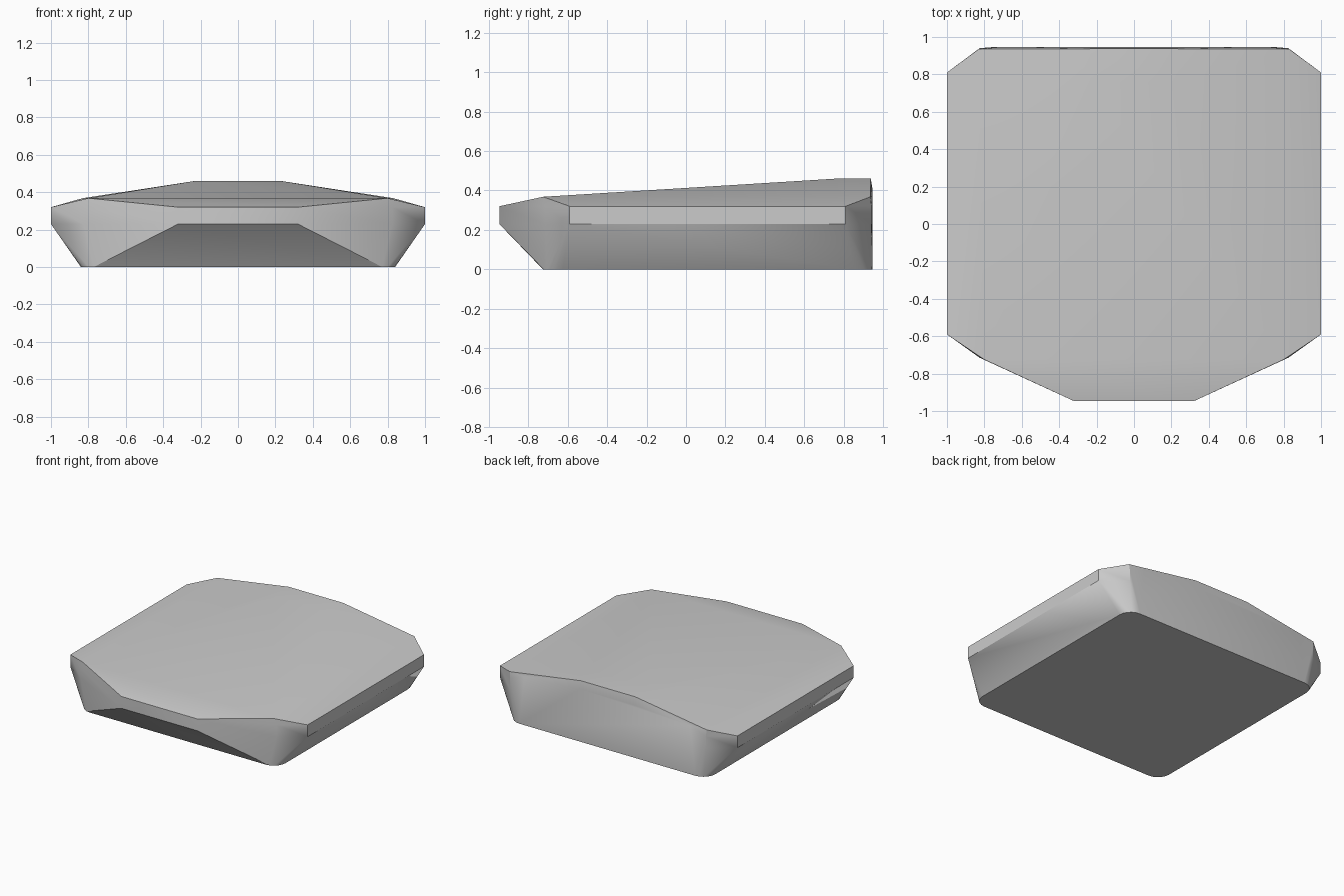
import bpy, bmesh, math

if "Cube" in bpy.data.objects:
    bpy.data.objects.remove(bpy.data.objects["Cube"])


def corner_arc(cx, cy, r, start, steps=5):
    """Quarter-circle of points on the ground plane."""
    angles = [math.radians(start + 90 * i / steps) for i in range(steps + 1)]
    return [(cx + r * math.cos(a), cy + r * math.sin(a), 0) for a in angles]


# Right half of the outline, layer by layer
R = 0.1
base = corner_arc(0.84 - R, -0.725 + R, R, -90) + corner_arc(0.84 - R, 0.947 - R, R, 0)
belt_outline = [(0.32, -0.947), (0.825, -0.715), (1, -0.59), (1, 0.81), (0.825, 0.94)]
belt = [(x, y, z) for z in (0.23, 0.32) for x, y in belt_outline]
shoulder = [(0.8, -0.725, 0.368), (0.83, 0.935, 0.368), (0.7, 0.947, 0.37)]
crown = [(0.23, 0.76, 0.46), (0.23, 0.937, 0.46), (0.23, 0.947, 0.40)]

# Faceted slab: mirrored points wrapped in a convex skin
bm = bmesh.new()
for x, y, z in base + belt + shoulder + crown:
    for side in (-1, 1):
        bm.verts.new((side * x, y, z))
hull = bmesh.ops.convex_hull(bm, input=bm.verts[:])
spare = {v for v in bm.verts if not v.link_faces}
bmesh.ops.delete(bm, geom=list(spare), context='VERTS')
bmesh.ops.dissolve_limit(bm, angle_limit=math.radians(0.5), verts=bm.verts[:], edges=bm.edges[:])
bmesh.ops.recalc_face_normals(bm, faces=bm.faces[:])

mesh = bpy.data.meshes.new("faceted_slab")
bm.to_mesh(mesh)
bm.free()
slab = bpy.data.objects.new("faceted_slab", mesh)
bpy.context.collection.objects.link(slab)

# Soft shading over the shallow creases, crisp main edges
bpy.context.view_layer.objects.active = slab
slab.select_set(True)
bpy.ops.object.shade_smooth_by_angle(angle=math.radians(30))
